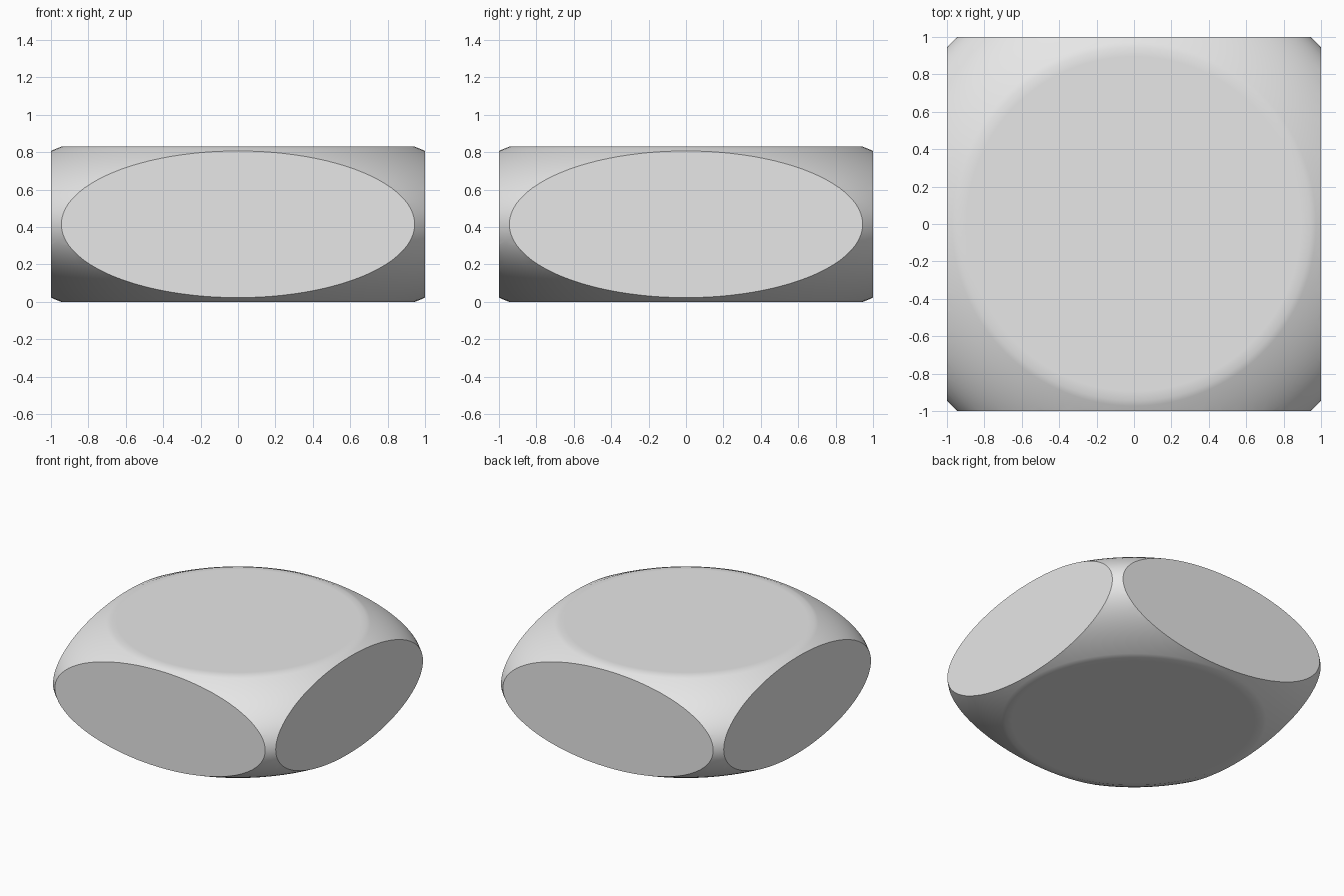
import bpy
import bmesh
import math
from mathutils import Matrix, Vector

cube = bpy.data.objects.get("Cube")
if cube:
    bpy.data.objects.remove(cube, do_unlink=True)

RADIUS = 1.376      # ball radius before trimming to a cube of half-size 1
HALF_HEIGHT = 0.415

# Light grey material
grey = bpy.data.materials.new("light grey")
grey.use_nodes = True
colour = (0.8, 0.8, 0.8, 1)
grey.diffuse_color = colour
grey.node_tree.nodes["Principled BSDF"].inputs["Base Color"].default_value = colour

# Ball trimmed flat on its six sides
bm = bmesh.new()
bmesh.ops.create_uvsphere(bm, u_segments=128, v_segments=64, radius=RADIUS)
for axis in range(3):
    for sign in (-1, 1):
        normal = Vector((0, 0, 0))
        normal[axis] = sign
        geom = bm.verts[:] + bm.edges[:] + bm.faces[:]
        cut = bmesh.ops.bisect_plane(bm, geom=geom, dist=1e-5, plane_co=normal,
                                     plane_no=normal, clear_outer=True)
        rim = [e for e in cut["geom_cut"] if isinstance(e, bmesh.types.BMEdge)]
        bmesh.ops.contextual_create(bm, geom=rim)
bmesh.ops.recalc_face_normals(bm, faces=bm.faces[:])

# Narrow border keeps the top and bottom flats even under smooth shading
flats = [f for f in bm.faces if abs(f.normal.z) > 0.99 and len(f.verts) > 20]
bmesh.ops.inset_individual(bm, faces=flats, thickness=0.05)

# Squash to the final height and stand on the ground
bmesh.ops.scale(bm, vec=(1, 1, HALF_HEIGHT), verts=bm.verts[:])
bmesh.ops.translate(bm, vec=(0, 0, HALF_HEIGHT), verts=bm.verts[:])

mesh = bpy.data.meshes.new("trimmed_ball")
bm.to_mesh(mesh)
bm.free()
mesh.materials.append(grey)
body = bpy.data.objects.new("trimmed_ball", mesh)
bpy.context.collection.objects.link(body)

# Smooth curved skin with crisp rims around the side flats
bpy.ops.object.select_all(action="DESELECT")
body.select_set(True)
bpy.context.view_layer.objects.active = body
bpy.ops.object.shade_smooth_by_angle(angle=math.radians(30))
